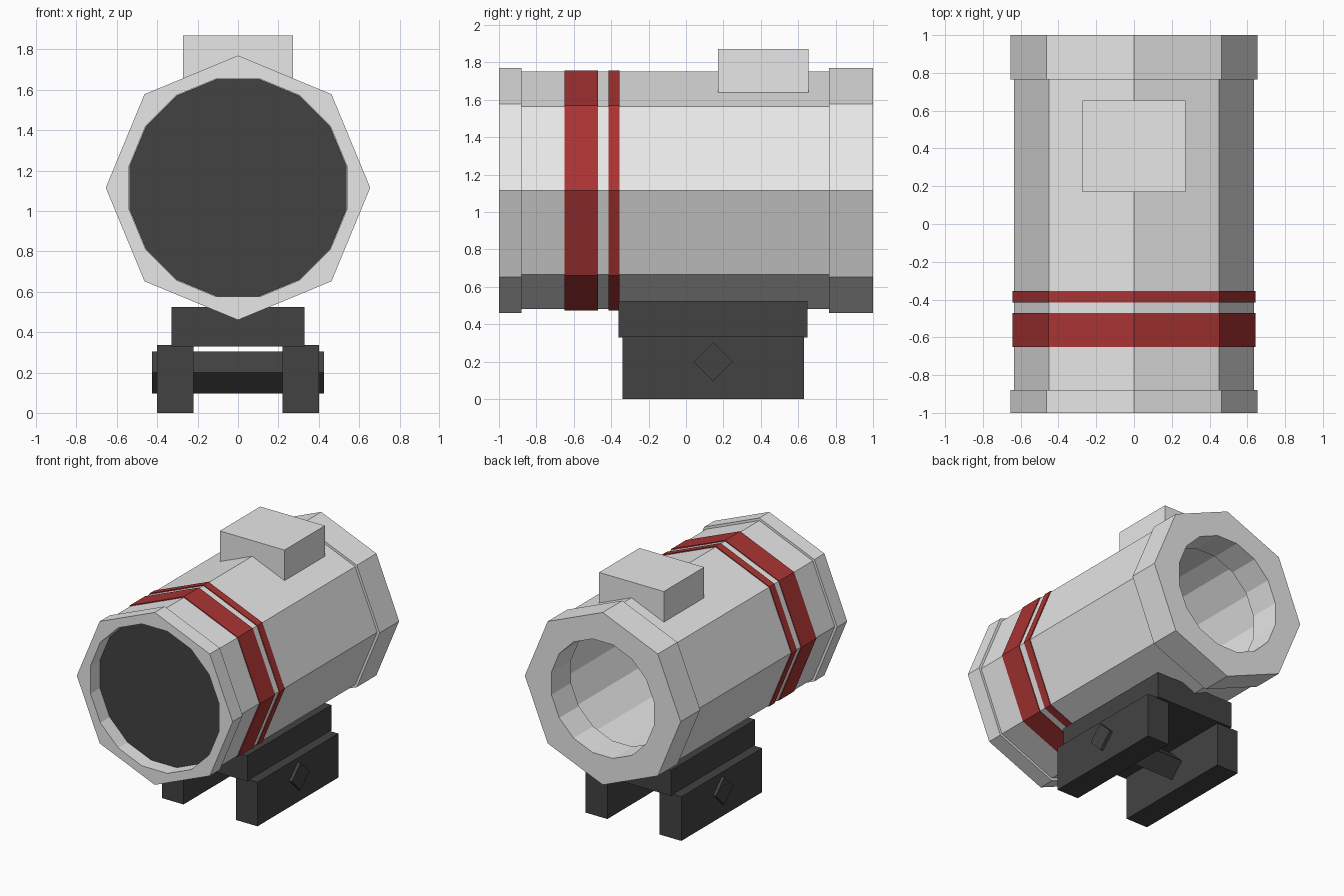
import bpy, bmesh, math
from mathutils import Matrix

if "Cube" in bpy.data.objects:
    bpy.data.objects.remove(bpy.data.objects["Cube"])

AXIS_Z = 1.115  # height of the tube axis


def material(name, rgb):
    m = bpy.data.materials.new(name)
    m.use_nodes = True
    m.diffuse_color = (*rgb, 1)
    m.node_tree.nodes["Principled BSDF"].inputs["Base Color"].default_value = (*rgb, 1)
    return m


GREY = material("light grey", (0.8, 0.8, 0.8))
DARK = material("charcoal", (0.055, 0.055, 0.055))
RED = material("red", (0.4, 0.034, 0.034))


def finish(name, bm, mat):
    bmesh.ops.recalc_face_normals(bm, faces=bm.faces)
    mesh = bpy.data.meshes.new(name)
    bm.to_mesh(mesh)
    bm.free()
    mesh.materials.append(mat)
    ob = bpy.data.objects.new(name, mesh)
    bpy.context.collection.objects.link(ob)
    return ob


def box(name, x, y, z, mat):
    """Box from (min, max) pairs."""
    size = [b - a for a, b in (x, y, z)]
    mid = [(a + b) / 2 for a, b in (x, y, z)]
    bm = bmesh.new()
    bmesh.ops.create_cube(bm, size=1, matrix=Matrix.Translation(mid) @ Matrix.Diagonal((*size, 1)))
    return finish(name, bm, mat)


def collar(name, y0, y1, outer, inner, mat):
    """Octagonal sleeve along y, pointed at the top, with a sixteen-sided bore."""
    bm = bmesh.new()

    def loop(y, r, octagon):
        verts = []
        for k in range(16):
            a = math.radians(22.5 * k + (0 if octagon else 11.25))
            # odd points of the octagon lie halfway along its sides
            rr = r * math.cos(math.pi / 8) if octagon and k % 2 else r
            verts.append(bm.verts.new((rr * math.sin(a), y, AXIS_Z + rr * math.cos(a))))
        return verts

    loops = [loop(y0, outer, True), loop(y1, outer, True),
             loop(y1, inner, False), loop(y0, inner, False)]
    for i in range(4):
        a, b = loops[i], loops[(i + 1) % 4]
        for k in range(16):
            n = (k + 1) % 16
            bm.faces.new((a[k], a[n], b[n], b[k]))
    return finish(name, bm, mat)


# Tube with end collars and painted bands
collar("tube", -0.89, 0.77, 0.635, 0.56, GREY)
collar("front_collar", -1.0, -0.88, 0.655, 0.55, GREY)
collar("rear_collar", 0.765, 1.0, 0.655, 0.44, GREY)
collar("wide_band", -0.65, -0.47, 0.642, 0.575, RED)
collar("narrow_band", -0.415, -0.355, 0.642, 0.575, RED)

# Recessed front lens
bm = bmesh.new()
bmesh.ops.create_cone(bm, cap_ends=True, segments=16, radius1=0.548, radius2=0.548, depth=0.03,
                      matrix=Matrix.Translation((0, -0.875, AXIS_Z))
                      @ Matrix.Rotation(math.pi / 2, 4, "X")
                      @ Matrix.Rotation(math.pi / 16, 4, "Z"))
finish("lens", bm, DARK)

# Block on top
box("top_block", (-0.272, 0.272), (0.17, 0.655), (1.635, 1.87), GREY)

# Mount: saddle, two legs and a square cross bolt standing on its edge
box("mount_saddle", (-0.33, 0.33), (-0.36, 0.65), (0.33, 0.525), DARK)
for side, s in (("left", 1), ("right", -1)):
    box(side + "_leg", sorted((0.22 * s, 0.402 * s)), (-0.34, 0.63), (0, 0.335), DARK)
bolt = box("cross_bolt", (-0.425, 0.425), (-0.074, 0.074), (-0.074, 0.074), DARK)
bolt.data.transform(Matrix.Translation((0, 0.145, 0.2)) @ Matrix.Rotation(math.pi / 4, 4, "X"))
